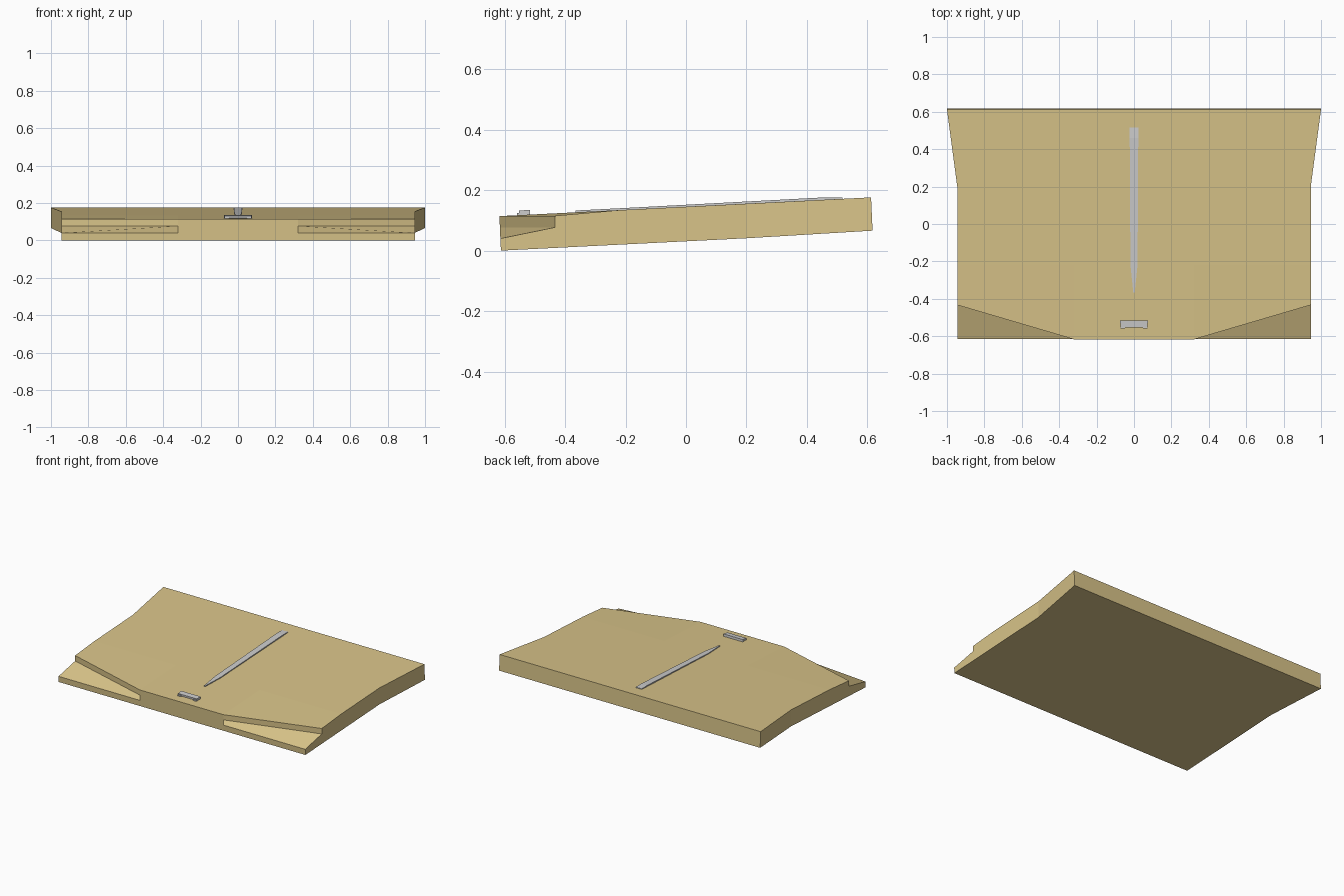
import bpy

if "Cube" in bpy.data.objects:
    bpy.data.objects.remove(bpy.data.objects["Cube"])

TILT = 0.0503                      # rise of the panel towards the back


def top(y):
    return 0.114 + (y + 0.617) * TILT


def low(y):
    return (y + 0.612) * TILT


def make(name, verts, faces, material=None):
    mesh = bpy.data.meshes.new(name)
    mesh.from_pydata(verts, [], faces)
    ob = bpy.data.objects.new(name, mesh)
    bpy.context.collection.objects.link(ob)
    if material:
        mesh.materials.append(material)
    return ob


def loft(name, rings):
    """Closed solid through four-sided rings."""
    n = len(rings)
    faces = [(3, 2, 1, 0), tuple(4 * (n - 1) + k for k in range(4))]
    for i in range(n - 1):
        for k in range(4):
            j = (k + 1) % 4
            faces.append((4*i + k, 4*i + j, 4*i + 4 + j, 4*i + 4 + k))
    return make(name, [v for r in rings for v in r], faces)


tan = bpy.data.materials.new("tan_paint")
tan.diffuse_color = (0.69, 0.55, 0.25, 1)
tan.use_nodes = True
tan.node_tree.nodes["Principled BSDF"].inputs["Base Color"].default_value = tan.diffuse_color

# Hood panel: right half, mirrored across x = 0
W, C = 0.945, 0.32
P = {
    "tb0": (0, 0.612, 0.176), "tb": (1, 0.612, 0.176),
    "tw": (W, 0.2, top(0.2)), "ts": (W, -0.22, top(-0.22)),
    "tc": (C, -0.22, top(-0.22)), "t0": (0, -0.22, top(-0.22)),
    "wa": (W, -0.433, 0.115), "wb": (C, -0.617, 0.114), "tf0": (0, -0.617, 0.114),
    "na": (W, -0.433, 0.077), "nb": (C, -0.6155, 0.077),
    "nc": (C, -0.614, 0.04), "nd": (W, -0.614, 0.04),
    "bf": (W, -0.612, 0), "bc": (C, -0.612, 0), "bf0": (0, -0.612, 0),
    "bs": (W, -0.433, low(-0.433)), "bw": (W, 0.2, low(0.2)),
    "bb": (1, 0.617, 0.066), "bb0": (0, 0.617, 0.066),
}
keys = list(P)
F = [
    "tb0 t0 tc ts tw tb", "t0 tf0 wb tc", "tc wb wa ts",      # top skin
    "wb nb na wa", "nb nc nd na",                             # corner notch
    "tf0 bf0 bc nc nb wb", "nc bc bf nd",                     # front edge
    "nd bf bs na", "na bs bw tw ts wa", "tw bw bb tb",        # side edge
    "tb bb bb0 tb0", "bf0 bb0 bb bw bs bf bc",                # back and underside
]
hood = make("hood_panel", list(P.values()),
            [[keys.index(k) for k in f.split()] for f in F], tan)
mod = hood.modifiers.new("mirror", 'MIRROR')
mod.use_clip = True
mod.merge_threshold = 0.0005

# Centre hinge strip, pointed towards the front
rings = []
for y, h, t in [(-0.365, 0.004, 0.006), (-0.22, 0.019, 0.006),
                (0.46, 0.023, 0.008), (0.517, 0.023, 0.004)]:
    z = top(y)
    rings.append([(h, y, z - 0.004), (h, y, z + t), (-h, y, z + t), (-h, y, z - 0.004)])
loft("centre_strip", rings)

# Front latch: wedge plate on two small feet
loft("latch_plate", [
    [(0.071, -0.552, 0.119), (0.071, -0.553, 0.132), (-0.071, -0.553, 0.132), (-0.071, -0.552, 0.119)],
    [(0.075, -0.515, 0.116), (0.075, -0.516, 0.135), (-0.075, -0.516, 0.135), (-0.075, -0.515, 0.116)],
])
for side, name in ((1, "right"), (-1, "left")):
    bpy.ops.mesh.primitive_cube_add(size=1, location=(side * 0.06, -0.542, 0.119))
    foot = bpy.context.object
    foot.name = "latch_foot_" + name
    foot.scale = (0.024, 0.034, 0.012)

# Consistent outward normals on the lofted parts
import bmesh
for name in ("centre_strip", "latch_plate", "hood_panel"):
    mesh = bpy.data.objects[name].data
    bm = bmesh.new()
    bm.from_mesh(mesh)
    if name == "hood_panel":
        bmesh.ops.mirror(bm, geom=bm.verts[:] + bm.edges[:] + bm.faces[:],
                         axis='X', merge_dist=0.0005)
        hood.modifiers.remove(mod)
    bmesh.ops.recalc_face_normals(bm, faces=bm.faces)
    bm.to_mesh(mesh)
    bm.free()
